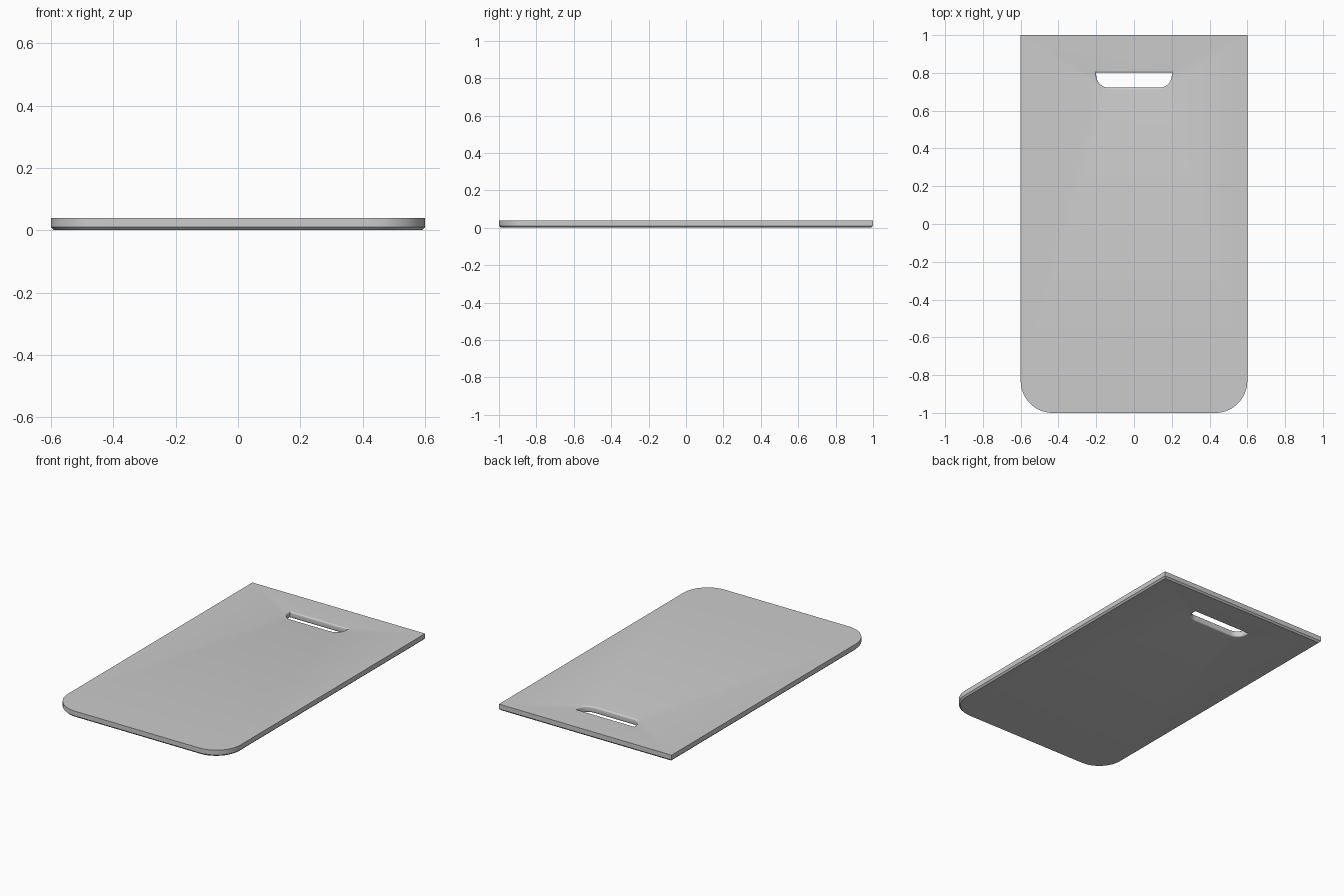
import bpy, bmesh, math

if "Cube" in bpy.data.objects:
    bpy.data.objects.remove(bpy.data.objects["Cube"])

SEG = 16


def outline(x, y0, y1, r, off=0.0):
    """Rectangle with square back corners and rounded front corners, grown by off."""
    x, y0, y1, r = x + off, y0 - off, y1 + off, r + off
    pts = [(x, y1), (-x, y1)]
    for cx, start in ((-x + r, math.pi), (x - r, 1.5 * math.pi)):
        for i in range(SEG + 1):
            a = start + i * math.pi / 2 / SEG
            pts.append((cx + r * math.cos(a), y0 + r + r * math.sin(a)))
    return pts


def wall(bm, shape, levels):
    """Stack outlines at (offset, height) levels; return bottom and top edges."""
    rings = [[bm.verts.new((px, py, z)) for px, py in outline(*shape, off)]
             for off, z in levels]
    n = len(rings[0])
    for a, b in zip(rings, rings[1:]):
        for i in range(n):
            j = (i + 1) % n
            bm.faces.new((a[i], a[j], b[j], b[i]))
    return [[bm.edges.get((r[i], r[(i + 1) % n])) for i in range(n)]
            for r in (rings[0], rings[-1])]


bm = bmesh.new()

# Outer wall with a chamfer along the underside
outer = wall(bm, (0.6, -1.0, 1.0, 0.17), [(-0.01, 0), (0, 0.01), (0, 0.04)])

# Handle slot with softened rims
R = 0.01
arc = [(R * (1 - math.sin(t)), R * (1 - math.cos(t)))
       for t in (i * math.pi / 8 for i in range(5))]
low = [(o, z) for o, z in arc[::1]]
levels = low + [(o, 0.04 - z) for o, z in reversed(low)]
slot = wall(bm, (0.2, 0.722, 0.802, 0.065), levels)

# Underside and top surface around the slot
for o, s in zip(outer, slot):
    bmesh.ops.triangle_fill(bm, use_beauty=True, edges=o + s)
bmesh.ops.recalc_face_normals(bm, faces=bm.faces[:])

mesh = bpy.data.meshes.new("cutting_board")
bm.to_mesh(mesh)
bm.free()
board = bpy.data.objects.new("cutting_board", mesh)
bpy.context.collection.objects.link(board)
bpy.context.view_layer.objects.active = board
board.select_set(True)
bpy.ops.object.shade_smooth_by_angle(angle=math.radians(30))
